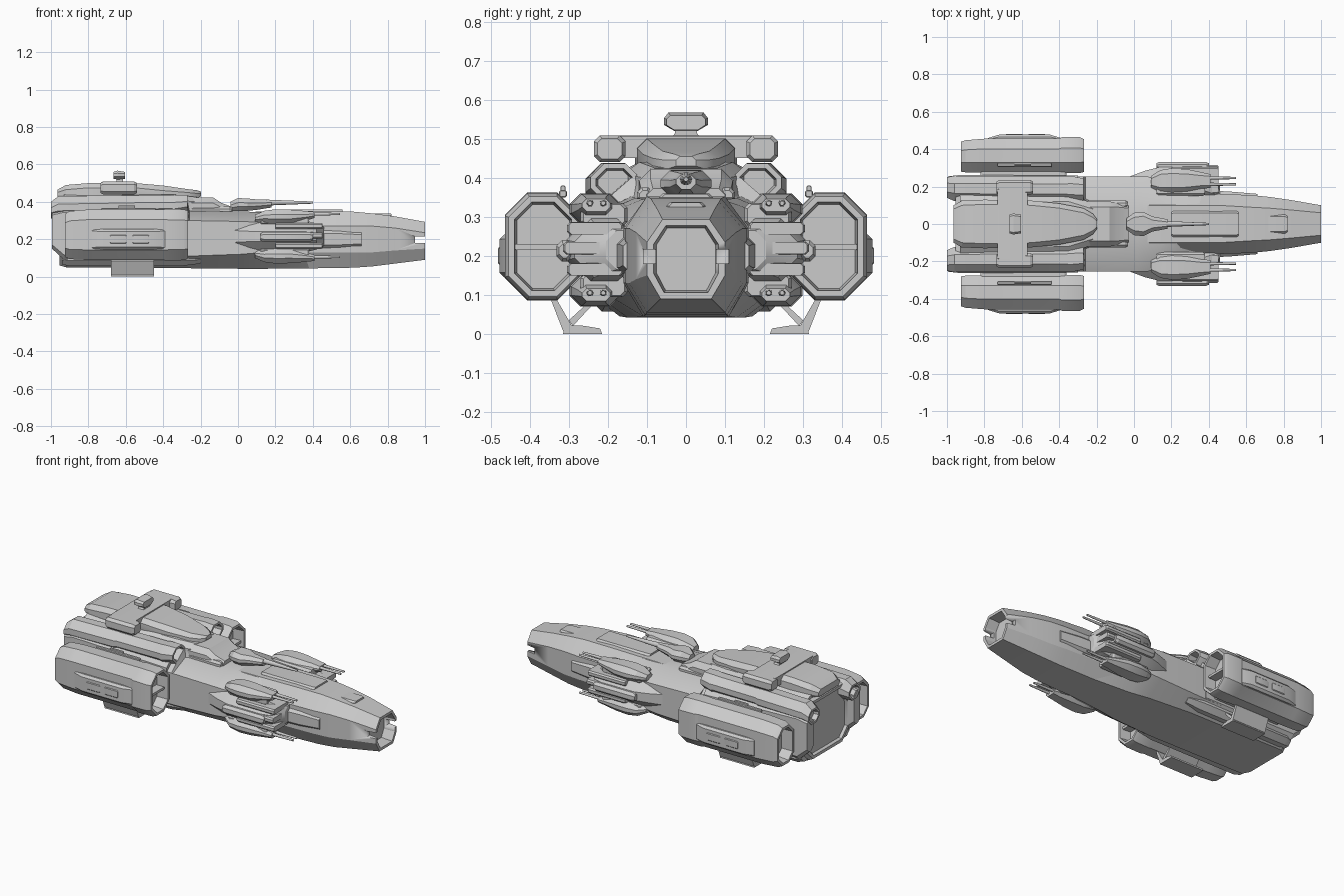
import bpy, bmesh, math
from mathutils import Vector


def section(yc, top, mid, bot, z0, z1, z2, z3):
    """Eight-sided cross-section: half widths at top, middle, bottom and four heights."""
    return [(yc + bot, z0), (yc + mid, z1), (yc + mid, z2), (yc + top, z3),
            (yc - top, z3), (yc - mid, z2), (yc - mid, z1), (yc - bot, z0)]


def octo(yc, zc, hy, hz, c=0.35):
    """Chamfered rectangle section."""
    k = c * min(hy, hz) * 2
    return section(yc, hy - k, hy, hy - k, zc - hz, zc - hz + k, zc + hz - k, zc + hz)


def loft(name, rows, mirror=False, recess_front=None, recess_back=None, angle=25):
    """Skin sections placed along x; ends can be recessed as (rim, depth)."""
    bm = bmesh.new()
    rings = [[bm.verts.new((x, y, z)) for y, z in pts] for x, pts in rows]
    n = len(rings[0])
    for a, b in zip(rings, rings[1:]):
        for i in range(n):
            bm.faces.new((a[i], a[(i + 1) % n], b[(i + 1) % n], b[i]))
    back, front = bm.faces.new(rings[0]), bm.faces.new(rings[-1])
    bmesh.ops.recalc_face_normals(bm, faces=bm.faces[:])
    for face, r in ((front, recess_front), (back, recess_back)):
        if r:
            bmesh.ops.inset_individual(bm, faces=[face], thickness=r[0])
            bmesh.ops.inset_individual(bm, faces=[face], thickness=r[0] * 0.4, depth=-r[1])
    me = bpy.data.meshes.new(name)
    bm.to_mesh(me)
    bm.free()
    ob = bpy.data.objects.new(name, me)
    bpy.context.collection.objects.link(ob)
    if mirror:
        m = ob.modifiers.new("mirror", 'MIRROR')
        m.use_axis = (False, True, False)
    bpy.context.view_layer.objects.active = ob
    bpy.ops.object.select_all(action='DESELECT')
    ob.select_set(True)
    bpy.ops.object.shade_smooth_by_angle(angle=math.radians(angle))
    return ob


def block(name, x0, x1, y0, y1, z0, z1, mirror=False, ch=0.012):
    """Box with chamfered long edges and slightly tapered ends."""
    yc, zc, hy, hz = (y0 + y1) / 2, (z0 + z1) / 2, (y1 - y0) / 2, (z1 - z0) / 2
    c = min(0.35, ch / (2 * min(hy, hz)))
    e = min(ch, (x1 - x0) / 4)
    s = 1 - ch / max(hy, hz) * 0.6
    return loft(name, [(x0, octo(yc, zc, hy * s, hz * s, c)), (x0 + e, octo(yc, zc, hy, hz, c)),
                       (x1 - e, octo(yc, zc, hy, hz, c)), (x1, octo(yc, zc, hy * s, hz * s, c))], mirror)


def rod(name, x0, x1, y, z, r0, r1, mirror=False):
    """Tapered round rod along x."""
    ring = lambda r: [(y + r * math.cos(a * math.pi / 5), z + r * math.sin(a * math.pi / 5)) for a in range(10)]
    return loft(name, [(x0, ring(r0)), (x1, ring(r1))], mirror, angle=40)


# Forward hull with open nose
nose = loft("forward_hull", [
    (-0.05, section(0, .10, .155, .11, .043, .13, .27, .345)),
    (0.45, section(0, .10, .16, .11, .045, .13, .27, .352)),
    (0.62, section(0, .09, .155, .105, .048, .13, .27, .347)),
    (0.72, section(0, .085, .145, .10, .055, .13, .27, .338)),
    (0.84, section(0, .075, .128, .085, .07, .14, .26, .322)),
    (1.0, section(0, .06, .10, .065, .09, .15, .235, .293))], recess_front=(.018, .07))

# Slots splitting the nose into upper and lower jaws
cutter = block("nose_slot_cutter", 0.945, 1.05, -0.2, 0.2, 0.18, 0.216, ch=.001)
cutter.hide_render = True
cutter.hide_viewport = True
b = nose.modifiers.new("slot", 'BOOLEAN')
b.operation, b.object, b.solver = 'DIFFERENCE', cutter, 'EXACT'

# Raised armour on the forward hull
block("dorsal_armour", 0.2, 0.56, -0.07, 0.07, 0.33, 0.36)
block("dorsal_plate", 0.6, 0.82, -0.05, 0.05, 0.31, 0.338)
loft("cheek_armour", [(0.40, octo(.135, .2, .045, .06)), (0.53, octo(.13, .2, .042, .06)),
                      (0.66, octo(.125, .2, .036, .05))], True)

# Wide main hull
loft("main_hull", [
    (-0.955, section(0, .15, .21, .14, .06, .13, .29, .41)),
    (-0.92, section(0, .15, .25, .17, .05, .11, .30, .42)),
    (-0.27, section(0, .14, .255, .17, .045, .11, .30, .40)),
    (-0.26, section(0, .14, .255, .17, .045, .11, .30, .352)),
    (0.02, section(0, .13, .255, .15, .042, .12, .295, .348)),
    (0.14, section(0, .11, .25, .13, .042, .13, .29, .345)),
    (0.38, section(0, .09, .15, .11, .045, .14, .27, .345))], recess_back=(.02, .015))

# Long engine tubes along the upper and lower shoulders
loft("upper_tube", [
    (-1.0, octo(.195, .355, .055, .045)), (-0.96, octo(.19, .37, .068, .06)),
    (-0.66, octo(.187, .375, .07, .06)), (-0.64, octo(.187, .378, .066, .055)),
    (-0.36, octo(.187, .38, .066, .055)), (-0.34, octo(.187, .38, .07, .058)),
    (-0.27, octo(.182, .388, .062, .048))], True, (.014, .05), (.012, .03))
loft("lower_tube", [
    (-0.94, octo(.17, .10, .06, .035)), (-0.9, octo(.175, .10, .07, .043)),
    (-0.3, octo(.175, .10, .07, .043)), (-0.2, octo(.17, .10, .06, .03))], True)
loft("rear_side_fairing", [
    (-0.995, octo(.225, .25, .03, .10)), (-0.93, octo(.225, .23, .037, .14)),
    (-0.3, octo(.222, .22, .037, .13))], True)

# Side nacelles with recessed ends
loft("nacelle", [
    (-0.925, octo(.36, .22, .08, .115, .3)), (-0.90, octo(.362, .222, .086, .128, .3)),
    (-0.80, octo(.366, .224, .09, .135, .3)), (-0.40, octo(.366, .224, .09, .135, .3)),
    (-0.385, octo(.368, .224, .096, .138, .3)), (-0.29, octo(.368, .224, .096, .136, .3)),
    (-0.268, octo(.366, .224, .088, .128, .3))], True, (.016, .07), (.016, .07))
block("nacelle_pylon", -0.82, -0.36, 0.22, 0.30, 0.13, 0.31, True)
block("nacelle_intake_divider", -0.36, -0.285, 0.30, 0.44, 0.215, 0.23, True, ch=.003)
loft("nacelle_side_panel", [
    (-0.78, octo(.45, .20, .010, .05)), (-0.72, octo(.46, .20, .018, .055)),
    (-0.45, octo(.46, .20, .018, .055)), (-0.39, octo(.45, .20, .010, .05))], True)
for x in (-0.64, -0.52):
    block("nacelle_side_vent", x - .045, x + .045, 0.46, 0.482, 0.175, 0.225, True, ch=.006)
block("nacelle_top_rail", -0.73, -0.44, 0.305, 0.325, 0.35, 0.368, True, ch=.004)
block("nacelle_top_fin", -0.64, -0.55, 0.309, 0.321, 0.36, 0.38, True, ch=.003)

# Landing skids under the nacelles: strut, brace and foot
strut = lambda pts: pts
loft("skid_strut", [(x, [(.335, .095), (.345, .085), (.315, .008), (.285, .008)]) for x in (-.68, -.45)], True)
loft("skid_brace", [(x, [(.225, .09), (.24, .09), (.30, .035), (.29, .02)]) for x in (-.67, -.46)], True)
loft("skid_foot", [(x, [(.215, .0), (.22, .014), (.27, .022), (.31, .02), (.315, .0)]) for x in (-.68, -.45)], True)

# Command deck on top
loft("deck_base", [
    (-0.93, section(0, .12, .16, .17, .38, .40, .42, .44)),
    (-0.35, section(0, .12, .16, .17, .37, .39, .41, .44)),
    (-0.22, section(0, .08, .11, .12, .34, .38, .40, .425))])
loft("command_deck", [
    (-0.965, section(0, .08, .10, .09, .425, .435, .45, .465)),
    (-0.92, section(0, .10, .125, .12, .42, .435, .465, .49)),
    (-0.80, section(0, .105, .13, .12, .42, .435, .475, .50)),
    (-0.55, section(0, .10, .125, .12, .42, .435, .475, .50)),
    (-0.40, section(0, .085, .11, .11, .42, .435, .46, .487)),
    (-0.27, section(0, .06, .085, .085, .42, .43, .45, .468)),
    (-0.22, section(0, .035, .055, .055, .42, .43, .445, .462)),
    (-0.197, section(0, .015, .025, .025, .43, .435, .445, .455))])
block("deck_crossbar", -0.73, -0.57, -0.2, 0.2, 0.45, 0.508)
block("crossbar_pod", -0.735, -0.54, 0.155, 0.236, 0.44, 0.508, True, ch=.015)
loft("deck_mast", [(x, section(0, .03, .028, .045, .49, .515, .53, .545)) for x in (-.65, -.615)])
loft("mast_sensor", [(-.665, section(0, .04, .05, .03, .522, .535, .55, .56)),
                     (-.645, section(0, .045, .056, .03, .52, .535, .553, .567)),
                     (-.605, section(0, .04, .05, .03, .522, .535, .55, .56))])

# Stepped spine ahead of the deck
loft("spine_block", [
    (-0.36, octo(0, .38, .125, .045)), (-0.13, octo(0, .38, .12, .042)),
    (-0.09, octo(0, .36, .115, .035)), (-0.03, octo(0, .35, .10, .022))])
block("spine_side_step", -0.28, -0.035, 0.085, 0.125, 0.33, 0.375, True)

# Dorsal cannon
loft("dorsal_turret", [
    (-0.04, octo(0, .375, .03, .025)), (0.0, octo(0, .385, .06, .035)),
    (0.05, octo(0, .385, .065, .033)), (0.10, octo(0, .385, .04, .028)),
    (0.18, octo(0, .39, .025, .02))])
rod("dorsal_barrel", 0.12, 0.40, 0, 0.396, 0.018, 0.006)

# Side sponsons with layered bands and forward fingers
loft("sponson", [
    (-0.02, octo(.20, .215, .055, .07)), (0.06, octo(.21, .215, .075, .08)),
    (0.14, octo(.215, .215, .09, .085)), (0.36, octo(.215, .215, .092, .085)),
    (0.42, octo(.20, .215, .085, .07)), (0.46, octo(.165, .215, .04, .05))], True)
block("sponson_side_pod", 0.12, 0.40, 0.29, 0.332, 0.185, 0.24, True, ch=.016)
for z, w in ((0.27, .305), (0.22, .315), (0.165, .305)):
    block("sponson_finger", 0.2, 0.452, 0.16, w, z - .016, z + .016, True, ch=.008)

# Twin-barrel turrets above and below each sponson
for label, s in (("upper", 1), ("lower", -1)):
    zt = 0.215 + s * 0.105
    loft(label + "_turret", [
        (0.09, octo(.225, zt - s * .01, .03, .02)), (0.14, octo(.23, zt, .058, .032)),
        (0.20, octo(.232, zt, .066, .04)), (0.28, octo(.232, zt, .062, .038)),
        (0.36, octo(.232, zt + s * .005, .045, .026)), (0.41, octo(.23, zt + s * .01, .036, .016))], True)
    block(label + "_turret_base", 0.12, 0.38, 0.15, 0.27, zt - s * .015 - .03, zt - s * .015 + .03, True)
    for y in (0.212, 0.246):
        rod(label + "_gun_barrel", 0.36, 0.545, y, 0.22 + s * 0.115, 0.010, 0.006, True)
